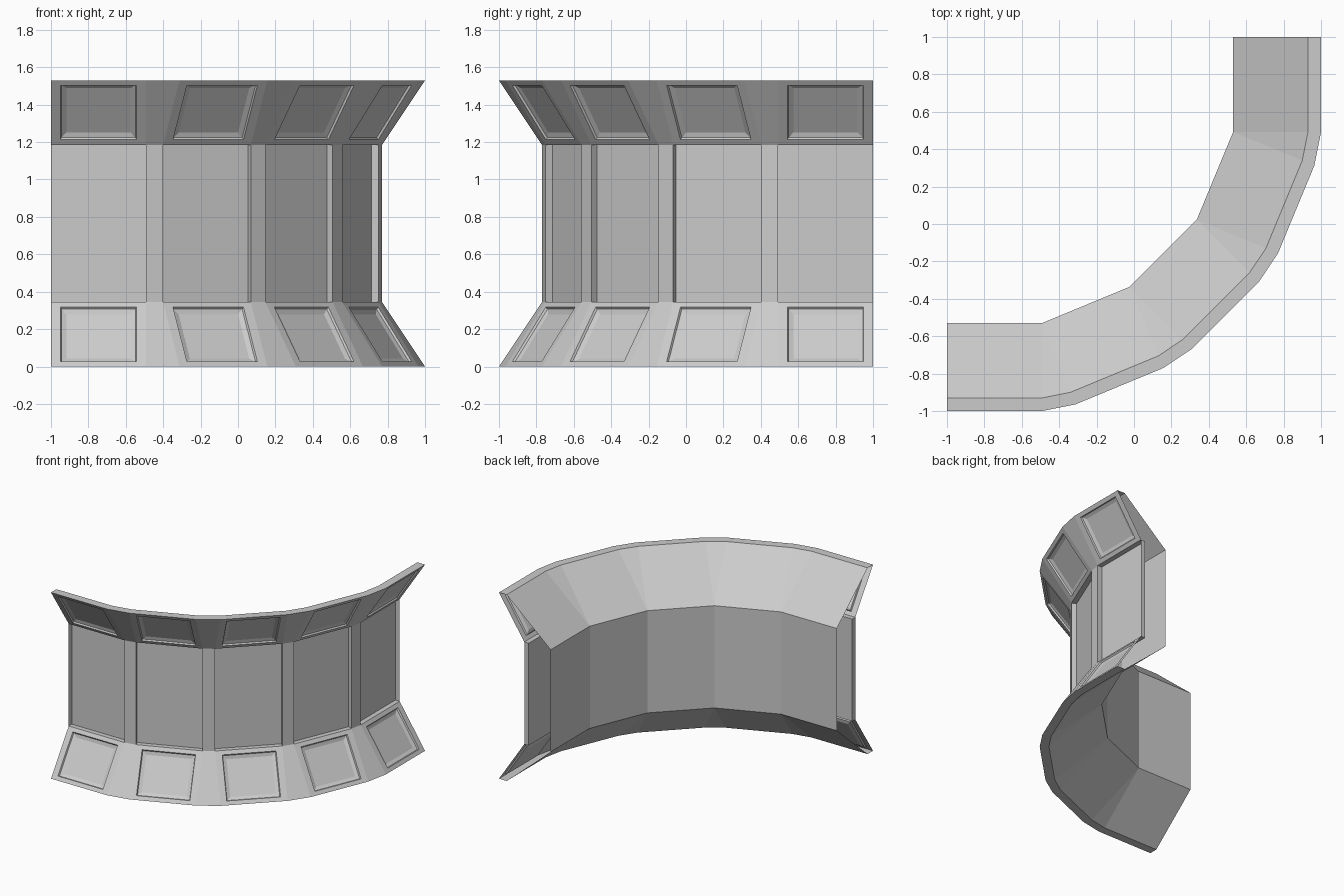
import bpy, bmesh
from math import radians, sin, cos
from mathutils import Vector

if "Cube" in bpy.data.objects:
    bpy.data.objects.remove(bpy.data.objects["Cube"])

H, FLARE, STEP = 1.53, 0.345, 22.5      # height, flare height, turn per bay
L = 0.5077                              # bay width
WALL, EDGE, LIP = 0.24, 0.47, 0.40      # distances outward from the inner wall

# Five bays turning through 90 degrees: (inner start point, along, outward)
bays, p = [], Vector((-1, -0.53, 0))
for i in range(5):
    a = radians(STEP * i)
    along, out = Vector((cos(a), sin(a), 0)), Vector((sin(a), -cos(a), 0))
    bays.append((p.copy(), along, out))
    p += along * L


def point(bay, u, d, z):
    o, along, out = bays[bay]
    return o + along * u + out * d + Vector((0, 0, z))


def quad(bm, pts):
    bm.faces.new([bm.verts.new(q) for q in pts])


def strip(bm, s0, s1, profile):
    """Sweep a (distance, height) profile between two (bay, u) stations."""
    for a, b in zip(profile, profile[1:]):
        quad(bm, [point(*s0, *a), point(*s1, *a), point(*s1, *b), point(*s0, *b)])


def recess(bm, bay, a, b, rings):
    """Panel from profile point a to b, sunk through (side, end, depth) rings."""
    c = [point(bay, 0, *a), point(bay, L, *a), point(bay, L, *b), point(bay, 0, *b)]
    eu, ev = (c[1] - c[0]).normalized(), (c[3] - c[0]).normalized()
    n = eu.cross(ev)
    signs = [(1, 1), (-1, 1), (-1, -1), (1, -1)]
    prev = c
    for mu, mv, depth in rings:
        cur = [q + eu * mu * su + ev * mv * sv - n * depth
               for q, (su, sv) in zip(c, signs)]
        for k in range(4):
            m = (k + 1) % 4
            quad(bm, [prev[k], prev[m], cur[m], cur[k]])
        prev = cur
    quad(bm, prev)


def finish(name, bm):
    bmesh.ops.remove_doubles(bm, verts=bm.verts, dist=1e-4)
    mesh = bpy.data.meshes.new(name)
    bm.to_mesh(mesh)
    bm.free()
    bpy.context.collection.objects.link(bpy.data.objects.new(name, mesh))


front = [(EDGE, 0), (WALL, FLARE), (WALL, H - FLARE), (EDGE, H)]
back = [(EDGE, H), (LIP, H), (0, H - FLARE), (0, FLARE), (LIP, 0), (EDGE, 0)]
joints = [((i, L), (i + 1, 0)) for i in range(4)]

# Framed flare panels and sunken wall panels
frame = [(0.05, 0.033, 0), (0.055, 0.038, 0.012), (0.082, 0.065, 0.022)]
sunk = [(0, 0, 0.04)]
for name, k, rings in (("lower_flare_panels", 0, frame),
                       ("wall_panels", 1, sunk),
                       ("upper_flare_panels", 2, frame)):
    bm = bmesh.new()
    for i in range(5):
        recess(bm, i, front[k], front[k + 1], rings)
    finish(name, bm)

# Narrow columns filling the corners between bays
bm = bmesh.new()
for s0, s1 in joints:
    strip(bm, s0, s1, front)
finish("corner_columns", bm)

# Rims and inner lining, open at both ends
bm = bmesh.new()
for s0, s1 in [((i, 0), (i, L)) for i in range(5)] + joints:
    strip(bm, s0, s1, back)
finish("inner_lining_and_rims", bm)
